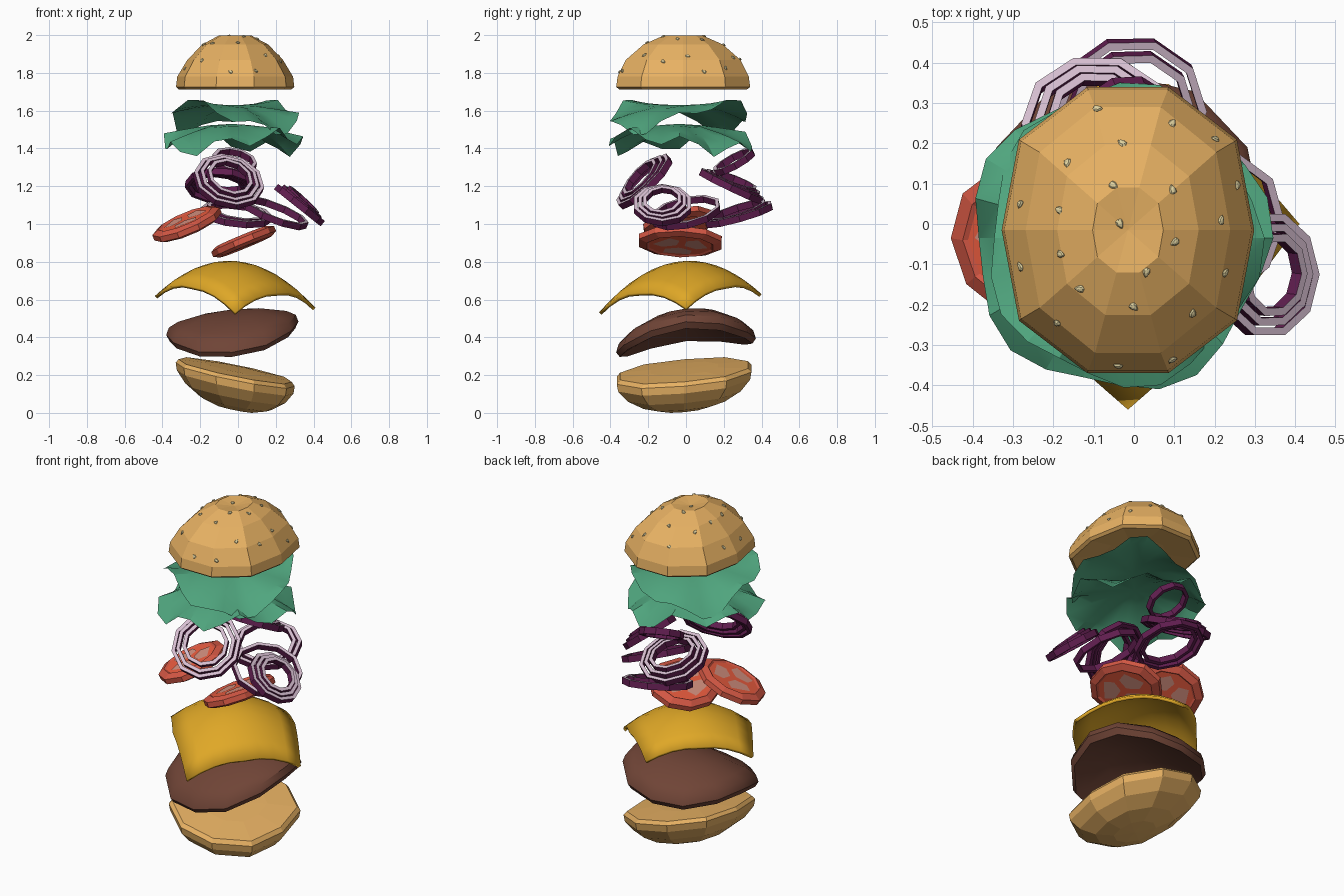
import bpy, bmesh, math
from mathutils import Vector, Matrix
from mathutils.bvhtree import BVHTree

if "Cube" in bpy.data.objects:
    bpy.data.objects.remove(bpy.data.objects["Cube"])


def mat(name, r, g, b):
    m = bpy.data.materials.new(name)
    m.diffuse_color = (r, g, b, 1)
    m.use_nodes = True
    m.node_tree.nodes["Principled BSDF"].inputs["Base Color"].default_value = m.diffuse_color
    return m


BUN = mat("bread", .80, .44, .125)
SEED = mat("sesame", .75, .65, .35)
LEAF = mat("leaf", .08, .38, .21)
PALE = mat("onion_flesh", .68, .52, .64)
PURPLE = mat("onion_skin", .12, .013, .08)
RED = mat("tomato_flesh", .85, .11, .05)
SKIN = mat("tomato_skin", .68, .10, .06)
PULP = mat("tomato_pulp", .68, .29, .22)
CHEESE = mat("cheddar", .74, .39, .02)
MEAT = mat("meat", .16, .058, .037)


def make(name, verts, faces, mats, pick=None, smooth=None, closed=True):
    me = bpy.data.meshes.new(name)
    me.from_pydata([tuple(v) for v in verts], [], faces)
    for m in mats:
        me.materials.append(m)
    if closed:
        bm = bmesh.new()
        bm.from_mesh(me)
        bmesh.ops.recalc_face_normals(bm, faces=bm.faces)
        bm.to_mesh(me)
        bm.free()
    if pick:
        for p in me.polygons:
            p.material_index = pick(p)
    ob = bpy.data.objects.new(name, me)
    bpy.context.collection.objects.link(ob)
    if smooth:
        bpy.ops.object.select_all(action='DESELECT')
        ob.select_set(True)
        bpy.context.view_layer.objects.active = ob
        bpy.ops.object.shade_smooth_by_angle(angle=math.radians(smooth))
    return ob


def lathe(profile, n, rx=1, ry=1, warp=None, loop=False, square=0):
    """Sweep (scale, z) points round an ellipse; scale 0 is a pole."""
    warp = warp or (lambda x, y, z: (x, y, z))
    verts, rings, faces = [], [], []
    for s, z in profile:
        k = 1 if s == 0 else n
        rings.append([len(verts) + i for i in range(k)])
        for i in range(k):
            a = 2 * math.pi * i / n
            t = s * (1 + square * abs(math.sin(2 * a)))
            verts.append(warp(t * rx * math.cos(a), t * ry * math.sin(a), z))
    for A, B in list(zip(rings, rings[1:])) + ([(rings[-1], rings[0])] if loop else []):
        for i in range(n):
            q = [A[i % len(A)], B[i % len(B)], B[(i + 1) % len(B)], A[(i + 1) % len(A)]]
            faces.append(list(dict.fromkeys(q)))
    return verts, faces


def place(ob, loc, normal):
    q = Vector((0, 0, 1)).rotation_difference(Vector(normal).normalized())
    ob.matrix_world = Matrix.Translation(loc) @ q.to_matrix().to_4x4()


# bottom bun: tilted shallow bowl shape
v, f = lathe([(0, .012), (.5, .01), (.95, 0), (1, -.02), (.98, -.06), (.84, -.12),
              (.6, -.172), (.32, -.2), (0, -.205)], 10, .315, .36,
             lambda x, y, z: (x - .015, y - .01, .224 + z - .2 * x + .09 * y), square=.07)
make("bottom_bun", v, f, [BUN])

# patty: drooping disc
v, f = lathe([(0, 0), (.45, 0), (.82, 0), (.96, -.012), (1, -.045), (.95, -.085),
              (.8, -.092), (.45, -.085), (0, -.085)], 12, .35, .37,
             lambda x, y, z: (x - .03, y, .548 + z + .1 * x + .1 * y - .45 * x * x - 1.06 * y * y),
             square=.03)
make("patty", v, f, [MEAT], smooth=40)

# cheese: diamond-set square draped over its middle
N = 8
v, f = [], []
for j in range(N + 1):
    for i in range(N + 1):
        a, b = 2 * i / N - 1, 2 * j / N - 1
        bulge = 1 + .1 * (max(abs(a), abs(b)) - abs(a * b))
        x, y = (a + b) / 2 * bulge, (b - a) / 2 * bulge
        x = x * (.41 if x > 0 else .44) - .015 * (1 - abs(x))
        y = y * (.40 if y > 0 else .46)
        v.append((x, y, .803 - 1.2 * (x * x + y * y) - .11 * x + .04 * y))
for j in range(N):
    for i in range(N):
        k = j * (N + 1) + i
        f.append((k, k + N + 1, k + N + 2, k + 1))
cheese = make("cheese_slice", v, f, [CHEESE], smooth=50)
mod = cheese.modifiers.new("thickness", 'SOLIDIFY')
mod.thickness = .018
mod.offset = -1 if cheese.data.polygons[N * N // 2].normal.z > 0 else 1


# tomato slices with pale pulp pockets on both faces
def tomato(name, loc, normal, rx, ry, turn):
    v, f = lathe([(0, .024), (.74, .024), (.8, .031), (1, .015), (1, -.015),
                  (.8, -.031), (.74, -.024), (0, -.024)], 10, rx, ry)
    ob = make(name, v, f, [RED, SKIN],
              lambda p: 0 if math.hypot(p.center.x / rx, p.center.y / ry) < .7 else 1)
    place(ob, loc, normal)
    v, f = [], []
    for side in (1, -1):
        for k in range(3):
            c = turn + k * 2 * math.pi / 3
            f.append([len(v) + i for i in range(6)][::side])
            for r, d in ((.12, -.2), (.42, -.85), (.64, -.5), (.64, .5), (.42, .85), (.12, .2)):
                v.append((r * rx * math.cos(c + d), r * ry * math.sin(c + d), side * .027))
    place(make(name + "_pulp", v, f, [PULP], closed=False), loc, normal)


tomato("tomato_left", (-.27, -.04, 1.0), (-.38, -.2, .9), .193, .195, .5)
tomato("tomato_right", (.03, -.03, .907), (-.38, .03, .92), .18, .23, 1.2)


# onion rings: pale cut face on top, purple elsewhere
def onion(name, loc, normal, radii):
    n = Vector(normal).normalized()
    for k, r in enumerate(radii):
        w = .02
        v, f = lathe([(r, .018), (r, -.018), (r - w, -.018), (r - w, .018)], 10, loop=True)
        ob = make(f"{name}_{k + 1}", v, f, [PURPLE, PALE], lambda p: int(p.normal.z > .5))
        place(ob, Vector(loc) + n * .012 * k, n + Vector((.05 * k, -.04 * k, 0)))


onion("onion_front", (-.05, -.22, 1.225), (.22, -.68, .7), [.19, .162, .125])
onion("onion_right", (.325, -.125, 1.10), (.62, 0, .78), [.158, .132, .106])
onion("onion_right_large", (.19, 0, 1.06), (.35, -.2, .9), [.19])
onion("onion_back", (-.09, .24, 1.20), (.05, .43, .9), [.19, .16, .13])
onion("onion_back_low", (-.01, .28, 1.05), (.12, -.27, .96), [.19, .16])
onion("onion_back_small", (-.02, .255, 1.33), (.2, -.48, .87), [.12])


# lettuce: two ruffled saddle leaves drooping along opposite diagonals
def leaf(name, z0, curve, saddle, rx, ry, cx, cy, waves, amp, phase):
    def warp(x, y, z):
        a = math.atan2(y / ry, x / rx)
        s = math.hypot(x / rx, y / ry)
        k = 1 + .05 * s ** 3 * math.sin(5 * a + phase)
        bend = s * s * (curve + saddle * math.sin(2 * a))
        ruffle = amp * s ** 3 * math.sin(waves * a + phase)
        return (cx + x * k, cy + y * k, z0 + bend + ruffle)
    v, f = lathe([(0, 0), (.35, 0), (.65, 0), (.85, 0), (1, 0)], 24, rx, ry, warp)
    ob = make(name, v, f, [LEAF], smooth=25, closed=False)
    if ob.data.polygons[0].normal.z < 0:
        ob.data.flip_normals()


leaf("lettuce_lower", 1.53, -.10, -.04, .365, .375, -.035, -.035, 7, .04, 1.0)
leaf("lettuce_upper", 1.63, -.065, .075, .335, .36, -.025, -.035, 6, .03, 2.2)

# top bun: faceted dome with a slightly hollow base
v, f = lathe([(0, 1.745), (.5, 1.735), (.95, 1.712), (1, 1.725), (.98, 1.78), (.81, 1.868),
              (.56, 1.95), (.28, 1.997), (0, 1.983)], 10, .313, .358,
             lambda x, y, z: (x - .015, y * (1.06 if z > 1.8 else 1) - .015, z), square=.07)
top = make("top_bun", v, f, [BUN])
bvh = BVHTree.FromPolygons([p.co for p in top.data.vertices],
                           [p.vertices for p in top.data.polygons])

# sesame seeds: teardrops laid on the dome
spots = [(-.09, .285), (-.03, .20), (-.165, .15), (.095, .25), (.2, .21), (-.05, .095),
         (.095, .085), (.255, .095), (-.28, .05), (-.185, .035), (-.035, 0), (.215, .01),
         (.1, -.045), (-.18, -.075), (-.28, -.105), (.03, -.12), (.225, -.12),
         (-.135, -.16), (0, -.205), (.145, -.22), (-.19, -.245), (.095, -.335), (-.04, -.35)]
for k, (x, y) in enumerate(spots):
    hit, nor, _, _ = bvh.ray_cast(Vector((x, y, 3)), Vector((0, 0, -1)))
    if not hit:
        continue
    turn = k * 2.4
    v, f = lathe([(0, .006), (.7, .004), (1, 0), (.7, -.004), (0, -.006)], 8, .013, .009)
    c, s = math.cos(turn), math.sin(turn)
    pts = []
    for px, py, pz in v:
        py *= 1 - 40 * px
        pts.append((px * c - py * s, px * s + py * c, pz))
    place(make(f"seed_{k + 1}", pts, f, [SEED]), hit + nor * .002, nor)
